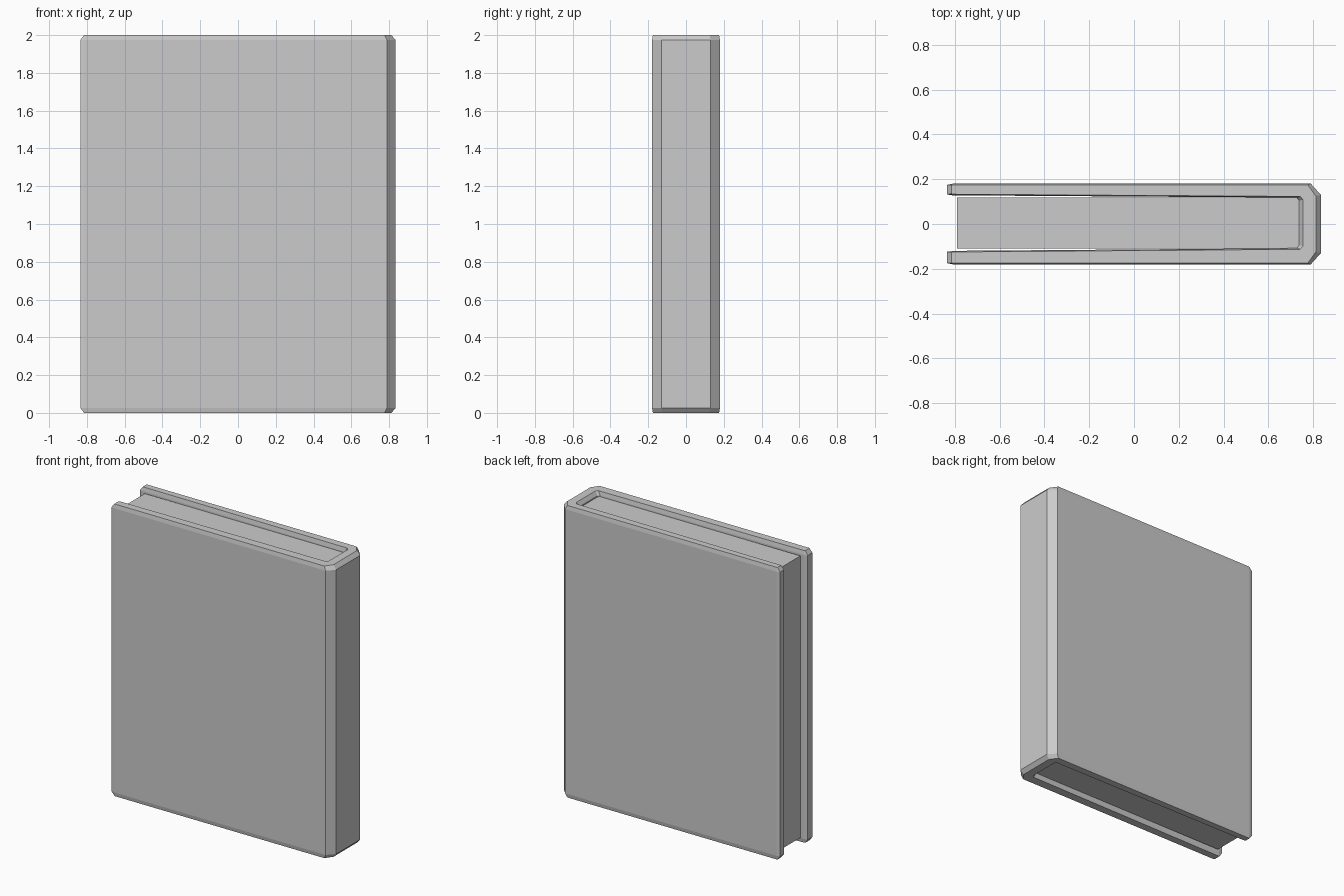
import bpy, bmesh


def stack(name, layers):
    """Closed solid from matching outlines stacked in z: [(z, points), ...]."""
    bm = bmesh.new()
    rings = [[bm.verts.new((x, y, z)) for x, y in pts] for z, pts in layers]
    n = len(rings[0])
    for lo, hi in zip(rings, rings[1:]):
        for i in range(n):
            j = (i + 1) % n
            bm.faces.new((lo[i], lo[j], hi[j], hi[i]))
    bm.faces.new(rings[0][::-1])
    bm.faces.new(rings[-1])
    bmesh.ops.recalc_face_normals(bm, faces=bm.faces)
    me = bpy.data.meshes.new(name)
    bm.to_mesh(me)
    bm.free()
    ob = bpy.data.objects.new(name, me)
    bpy.context.collection.objects.link(ob)
    return ob


# U-shaped cover outline, full size
full = [(-0.81, -0.18), (0.79, -0.18), (0.835, -0.13), (0.835, 0.13),
        (0.79, 0.18), (-0.81, 0.18), (-0.835, 0.175), (-0.835, 0.132),
        (-0.81, 0.128), (0.727, 0.118), (0.737, 0.105), (0.737, -0.095),
        (0.727, -0.108), (-0.81, -0.12), (-0.835, -0.124), (-0.835, -0.175)]
# Same outline at the bevelled top and bottom rims
rim = [(-0.81, -0.175), (0.776, -0.175), (0.812, -0.125), (0.812, 0.125),
       (0.776, 0.175), (-0.81, 0.175), (-0.815, 0.173), (-0.815, 0.136),
       (-0.81, 0.133), (0.742, 0.123), (0.756, 0.108), (0.756, -0.098),
       (0.742, -0.113), (-0.81, -0.125), (-0.815, -0.128), (-0.815, -0.173)]
stack("book_cover", [(0, rim), (0.027, full), (1.973, full), (2, rim)])

# Page block, slightly recessed inside the cover
page = [(-0.79, -0.109), (0.737, -0.109), (0.737, 0.119), (-0.79, 0.119)]
stack("page_block", [(0.035, page), (1.965, page)])
